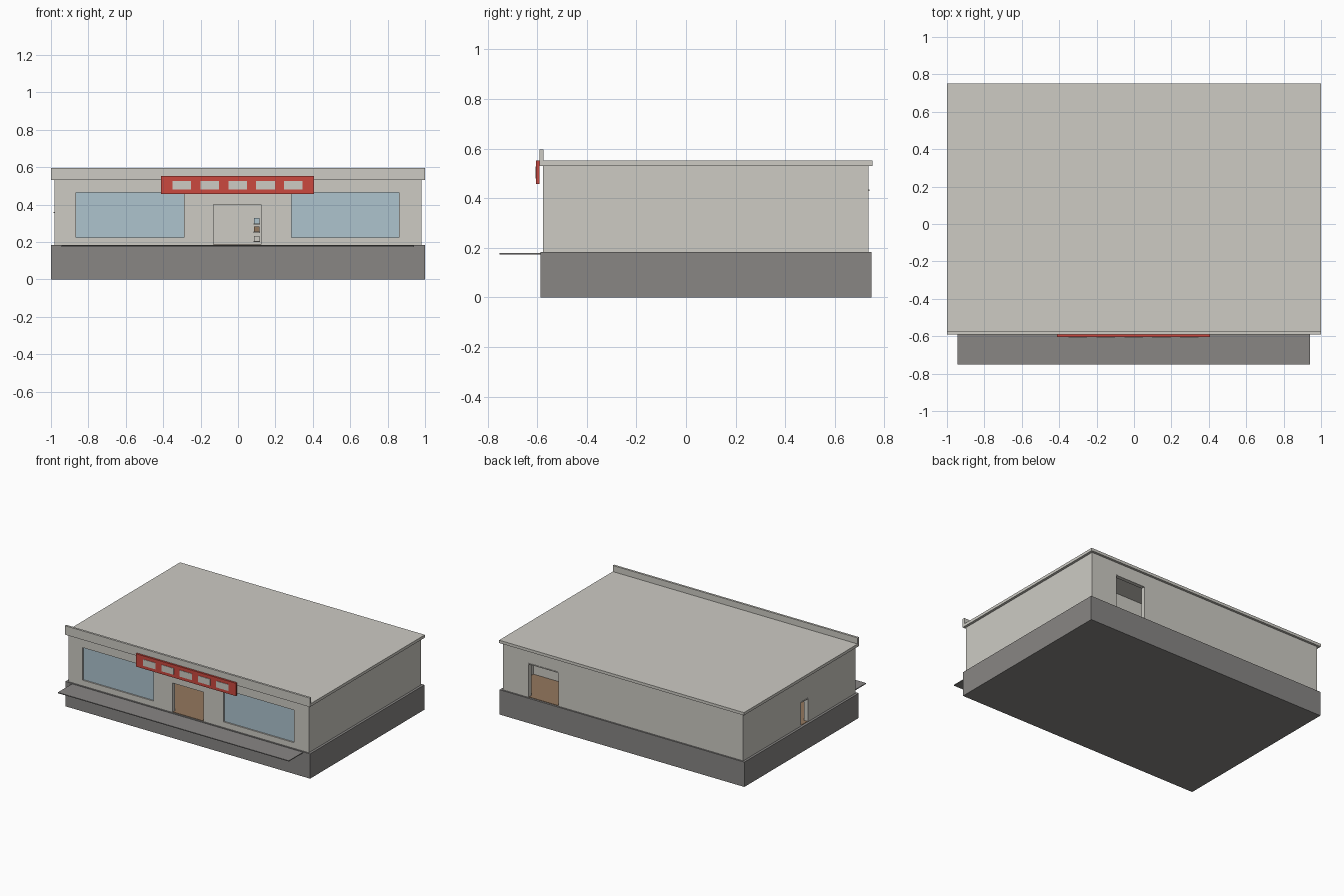
import bpy, bmesh

if "Cube" in bpy.data.objects:
    bpy.data.objects.remove(bpy.data.objects["Cube"])


def make_mat(name, rgb):
    m = bpy.data.materials.new(name)
    lin = [c / 12.92 if c <= 0.04045 else ((c + 0.055) / 1.055) ** 2.4
           for c in (v / 255 for v in rgb)]
    m.diffuse_color = (*lin, 1)
    m.use_nodes = True
    m.node_tree.nodes["Principled BSDF"].inputs["Base Color"].default_value = m.diffuse_color
    return m


PLASTER = make_mat("pale_plaster", (205, 203, 196))
CONCRETE = make_mat("grey_concrete", (136, 134, 132))
RED = make_mat("sign_red", (203, 72, 62))
GLASS = make_mat("blue_glass", (173, 196, 206))
WOOD = make_mat("brown_wood", (148, 120, 94))


def box(name, xs, ys, zs, mat):
    """Box from its extents along each axis."""
    bm = bmesh.new()
    bmesh.ops.create_cube(bm, size=1)
    for v in bm.verts:
        v.co = [r[0] if c < 0 else r[1] for c, r in zip(v.co, (xs, ys, zs))]
    me = bpy.data.meshes.new(name)
    bm.to_mesh(me)
    bm.free()
    me.materials.append(mat)
    ob = bpy.data.objects.new(name, me)
    bpy.context.collection.objects.link(ob)
    return ob


def cut(target, xs, ys, zs):
    """Subtract a box from the target and discard the cutter."""
    cutter = box("cutter", xs, ys, zs, PLASTER)
    cutter.hide_render = True
    mod = target.modifiers.new("cut", 'BOOLEAN')
    mod.operation = 'DIFFERENCE'
    mod.solver = 'EXACT'
    mod.object = cutter
    bpy.context.view_layer.objects.active = target
    bpy.ops.object.modifier_apply(modifier=mod.name)
    bpy.data.objects.remove(cutter)


BASE, EAVES = 0.183, 0.53

# Plinth and the thin slab along the shop front
box("plinth", (-1, 1), (-0.587, 0.747), (0, BASE), CONCRETE)
box("front_step", (-0.945, 0.942), (-0.752, -0.58), (0.174, 0.18), CONCRETE)

# Hollow walls with recessed windows and three open doorways
walls = box("walls", (-0.982, 0.982), (-0.577, 0.735), (BASE, EAVES), PLASTER)
cut(walls, (-0.952, 0.952), (-0.547, 0.705), (0.1, 0.6))
cut(walls, (-0.13, 0.122), (-0.65, -0.5), (0.1, 0.4))
cut(walls, (0.525, 0.77), (0.65, 0.8), (0.1, 0.434))
cut(walls, (-1.1, -0.9), (-0.02, 0.06), (0.1, 0.357))
for side, xs in (("left", (-0.865, -0.288)), ("right", (0.285, 0.862))):
    cut(walls, xs, (-0.65, -0.5), (0.225, 0.465))
    box(side + "_window_glass", xs, (-0.567, -0.557), (0.225, 0.465), GLASS)

# Lintel trims over the rear and side doorways
box("rear_lintel", (0.525, 0.77), (0.73, 0.739), (0.43, 0.436), PLASTER)
box("side_lintel", (-0.986, -0.975), (-0.02, 0.06), (0.355, 0.361), PLASTER)

# Interior floor, partition and a small shelf of goods
box("floor", (-0.979, 0.979), (-0.574, 0.732), (BASE - 0.002, BASE + 0.003), WOOD)
box("partition", (-0.96, 0.96), (0.395, 0.42), (BASE, EAVES), PLASTER)
for i, (z, mat) in enumerate(((0.205, PLASTER), (0.255, WOOD), (0.30, GLASS))):
    box(f"shelf_{i}", (0.083, 0.117), (0.35, 0.395), (z - 0.006, z), PLASTER)
    box(f"goods_{i}", (0.085, 0.115), (0.36, 0.39), (z, z + 0.027), mat)

# Flat roof and front parapet
box("roof", (-1, 1), (-0.588, 0.752), (EAVES, 0.551), PLASTER)
box("parapet", (-1, 1), (-0.59, -0.574), (EAVES, 0.596), PLASTER)

# Red sign board with five pale raised plates
box("sign_board", (-0.412, 0.406), (-0.604, -0.59), (0.457, 0.552), RED)
for i in range(5):
    x = -0.3 + i * 0.149
    box(f"sign_plate_{i}", (x - 0.05, x + 0.05), (-0.607, -0.6),
        (0.48, 0.527), PLASTER)
